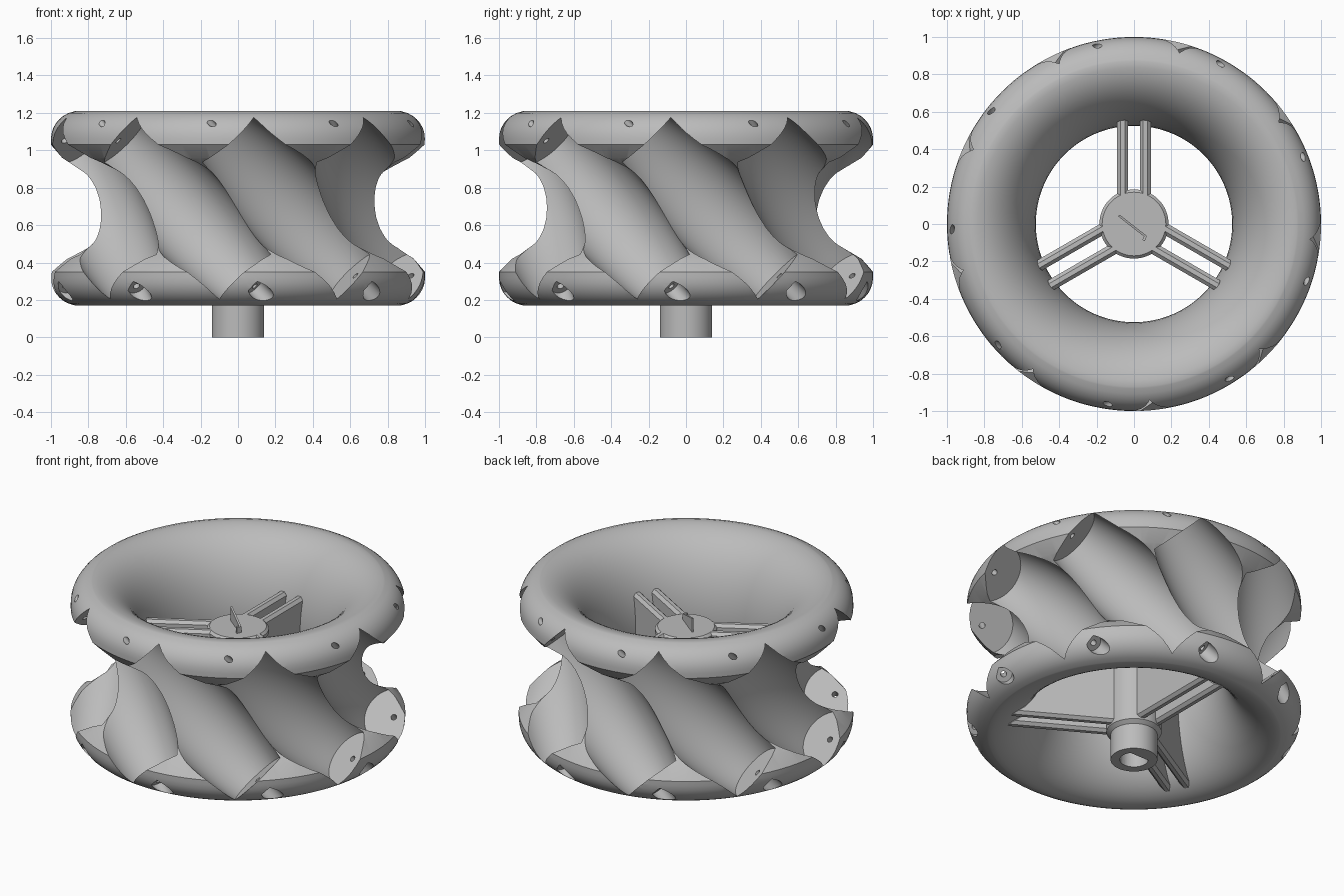
import bpy, bmesh, math
from mathutils import Matrix, Vector

cube = bpy.data.objects.get("Cube")
if cube:
    bpy.data.objects.remove(cube)

grey = bpy.data.materials.new("plain_grey")
grey.use_nodes = True
grey.diffuse_color = (0.5, 0.5, 0.5, 1)
grey.node_tree.nodes["Principled BSDF"].inputs["Base Color"].default_value = (0.5, 0.5, 0.5, 1)

MID, HALF = 0.69, 0.52          # ring mid height and half height
ROLLERS, AXIS_R = 9, 0.86       # roller pockets and their axis radius


def finish(name, bm):
    bmesh.ops.recalc_face_normals(bm, faces=bm.faces)
    mesh = bpy.data.meshes.new(name)
    bm.to_mesh(mesh)
    bm.free()
    mesh.materials.append(grey)
    ob = bpy.data.objects.new(name, mesh)
    bpy.context.collection.objects.link(ob)
    return ob


def lathe(name, points, steps, closed=False):
    """Spin (radius, height) points around z."""
    bm = bmesh.new()
    verts = [bm.verts.new((r, 0, z)) for r, z in points]
    ends = verts + verts[:1] if closed else verts
    edges = [bm.edges.new(pair) for pair in zip(ends, ends[1:])]
    bmesh.ops.spin(bm, geom=verts + edges, cent=(0, 0, 0), axis=(0, 0, 1),
                   angle=math.tau, steps=steps)
    bmesh.ops.remove_doubles(bm, verts=bm.verts, dist=0.0001)
    return finish(name, bm)


def prism(name, points, thickness, matrix):
    """Extrude an (x, z) outline along y, centred."""
    bm = bmesh.new()
    face = bm.faces.new([bm.verts.new((x, -thickness / 2, z)) for x, z in points])
    out = bmesh.ops.extrude_face_region(bm, geom=[face])
    bmesh.ops.translate(bm, vec=(0, thickness, 0),
                        verts=[v for v in out["geom"] if isinstance(v, bmesh.types.BMVert)])
    bmesh.ops.transform(bm, matrix=matrix, verts=bm.verts)
    return finish(name, bm)


def apply_modifiers(ob):
    graph = bpy.context.evaluated_depsgraph_get()
    old = ob.data
    ob.data = bpy.data.meshes.new_from_object(ob.evaluated_get(graph))
    ob.modifiers.clear()
    bpy.data.meshes.remove(old)


def cut(ob, cutters):
    for cutter in cutters:
        mod = ob.modifiers.new("cut", "BOOLEAN")
        mod.operation, mod.solver, mod.object = "DIFFERENCE", "EXACT", cutter
    apply_modifiers(ob)
    for cutter in cutters:
        bpy.data.objects.remove(cutter)


def smooth(ob, degrees=30):
    bpy.ops.object.select_all(action="DESELECT")
    ob.select_set(True)
    bpy.context.view_layer.objects.active = ob
    bpy.ops.object.shade_smooth_by_angle(angle=math.radians(degrees))


def inner_radius(z):
    return 0.87 - 0.345 * math.sqrt(max(0, 1 - ((z - MID) / HALF) ** 2))


# Ring: elliptical inside, rounded rims, narrow waist outside
profile = []
for i in range(33):
    a = math.pi * i / 32
    profile.append((0.87 - 0.345 * math.sin(a), MID - HALF * math.cos(a)))
rim = [(0.85 + 0.15 * math.sin(a), MID + HALF - 0.15 + 0.15 * math.cos(a))
       for a in [math.pi / 2 * i / 8 for i in range(1, 9)]]
rim += [(1.0, 1.03), (0.94, 0.96), (0.82, 0.88)]
profile += rim + [(r, 2 * MID - z) for r, z in reversed(rim)]
ring = lathe("roller_ring", profile, 144, closed=True)

# Pockets: barrel with flat ends, axle hole and screw head recess
LENGTH = 0.51
barrel = [(0.25 - 0.065 * (s / 8) ** 2, LENGTH * s / 8) for s in range(-8, 9)]
pocket = [(0, -0.85), (0.018, -0.85), (0.018, -LENGTH)] + barrel
pocket += [(0.018, LENGTH), (0.018, 0.59), (0.05, 0.59), (0.05, 0.85), (0, 0.85)]
cutters = []
for k in range(ROLLERS):
    phi = math.radians(19.5) + k * math.tau / ROLLERS
    out = Vector((math.sin(phi), -math.cos(phi), 0))
    axis = Vector((math.cos(phi), math.sin(phi), -1)).normalized()
    cutter = lathe("pocket_cutter", pocket, 48)
    turn = axis.to_track_quat("Z", "Y").to_matrix().to_4x4()
    cutter.data.transform(Matrix.Translation(out * AXIS_R + Vector((0, 0, MID))) @ turn)
    cutter.hide_render = True
    cutters.append(cutter)
cut(ring, cutters)
smooth(ring)

# Hub with a flat-sided bore from below
hub = lathe("hub", [(0, 0), (0.14, 0), (0.14, 0.17), (0.165, 0.19), (0.165, 0.86),
                    (0.185, 0.87), (0.185, 0.895), (0.17, 0.91), (0, 0.91)], 64)
bore_outline = [(0.085 * math.cos(a), max(-0.05, 0.085 * math.sin(a)))
                for a in [math.tau * i / 40 for i in range(40)]]
bore = prism("bore_cutter", bore_outline, 1.0, Matrix.Rotation(math.pi / 2, 4, "X"))
bore.hide_render = True
cut(hub, [bore])
smooth(hub)

# Three pairs of upright spokes reaching the inside of the ring
heights = [0.2 + 0.71 * i / 12 for i in range(13)]
outline = [(0.12, 0.91), (0.12, 0.2)] + [(inner_radius(z) + 0.015, z) for z in heights]
for i, angle in enumerate((90, 210, 330)):
    for side in (-1, 1):
        place = Matrix.Rotation(math.radians(angle), 4, "Z") @ Matrix.Translation((0, side * 0.061, 0))
        spoke = prism(f"spoke_{i + 1}_{'right' if side < 0 else 'left'}", outline, 0.06, place)
        bevel = spoke.modifiers.new("chamfer", "BEVEL")
        bevel.width, bevel.segments = 0.018, 1
        bevel.limit_method, bevel.angle_limit = "ANGLE", math.radians(50)
        apply_modifiers(spoke)

# Thin hooked fin on the hub cap
fin_turn = Matrix.Translation((-0.01, -0.01, 0)) @ Matrix.Rotation(math.radians(-38), 4, "Z")
prism("cap_fin", [(-0.09, 0.9), (0.09, 0.9), (0.09, 0.95), (-0.09, 1.0)], 0.012, fin_turn)
hook_turn = Matrix.Translation((0.057, -0.075, 0)) @ Matrix.Rotation(math.radians(65), 4, "Z")
prism("cap_fin_hook", [(-0.015, 0.9), (0.015, 0.9), (0.015, 0.95), (-0.015, 0.95)], 0.014, hook_turn)
